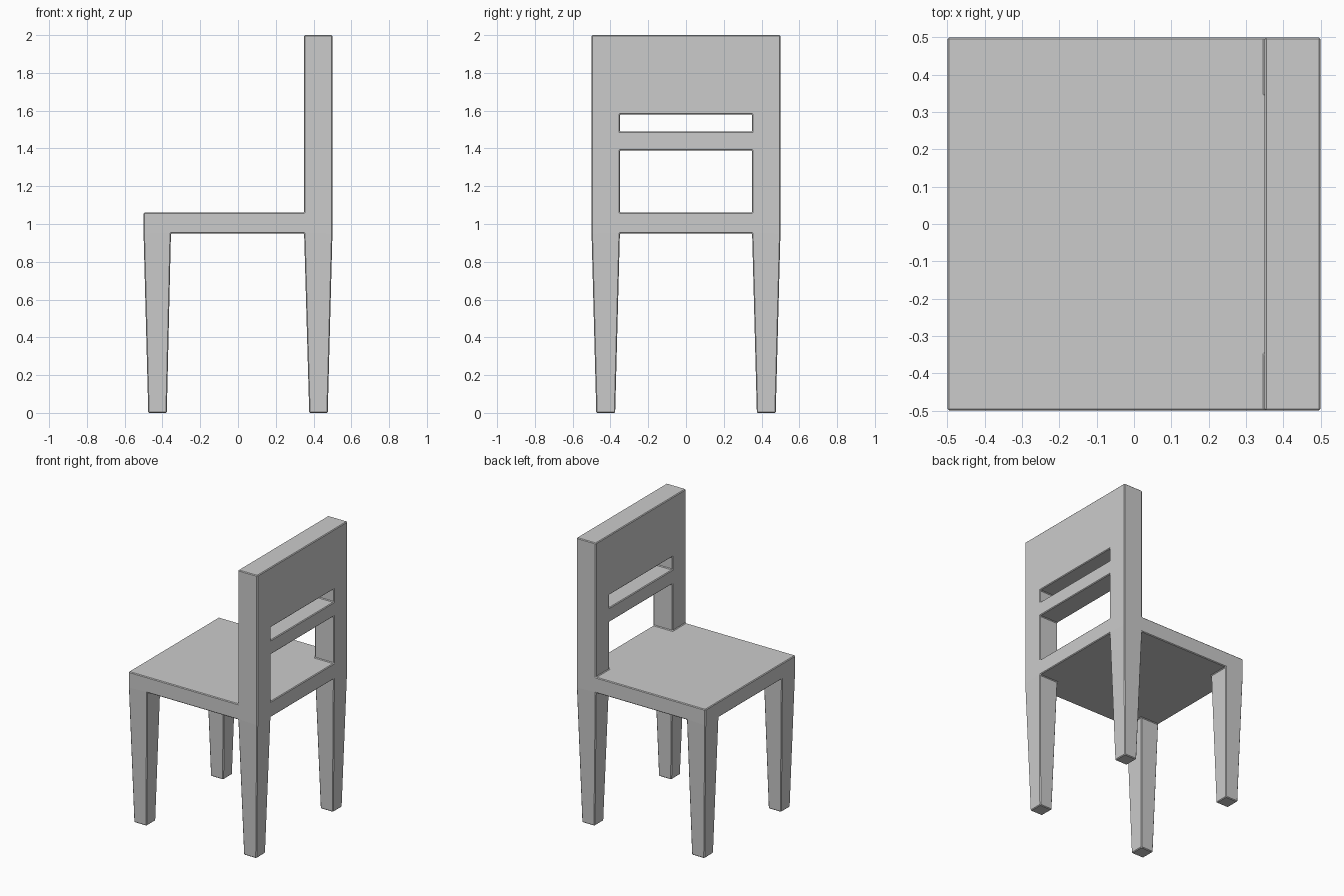
import bpy, bmesh
from itertools import product

if "Cube" in bpy.data.objects:
    bpy.data.objects.remove(bpy.data.objects["Cube"])

# Grid lines shared by all parts, so the chair is one fused piece
XS = [-0.5, -0.355, 0.35, 0.5]
YS = [-0.5, -0.35, 0.35, 0.5]
ZS = [0, 0.95, 1.06, 1.39, 1.49, 1.58, 2.0]


def cells(xs, ys, zs):
    return set(product(xs, ys, zs))


legs = cells([0, 2], [0, 2], [0])
seat = cells([0, 1, 2], [0, 1, 2], [1])
back_posts = cells([2], [0, 2], [2, 3, 4])
slat = cells([2], [1], [3])
top_panel = cells([2], [0, 1, 2], [5])
solid = legs | seat | back_posts | slat | top_panel

bm = bmesh.new()
verts = {}


def vert(key):
    if key not in verts:
        x, y, z = XS[key[0]], YS[key[1]], ZS[key[2]]
        if key[2] == 0:  # feet taper towards each leg's centre
            x = (1 if x > 0 else -1) * (0.475 if abs(x) == 0.5 else 0.377)
            y = (1 if y > 0 else -1) * (0.475 if abs(y) == 0.5 else 0.375)
        verts[key] = bm.verts.new((x, y, z))
    return verts[key]


# Skin: a face wherever a filled cell meets empty space
for cell in sorted(solid):
    for axis, side in product(range(3), (0, 1)):
        neighbour = list(cell)
        neighbour[axis] += 1 if side else -1
        if tuple(neighbour) in solid:
            continue
        corners = []
        for u, v in ((0, 0), (1, 0), (1, 1), (0, 1)):
            key = list(cell)
            key[axis] += side
            key[(axis + 1) % 3] += u
            key[(axis + 2) % 3] += v
            corners.append(vert(tuple(key)))
        bm.faces.new(corners if side else corners[::-1])

mesh = bpy.data.meshes.new("chair")
bm.to_mesh(mesh)
bm.free()
chair = bpy.data.objects.new("chair", mesh)
bpy.context.collection.objects.link(chair)

# Slightly eased edges
bevel = chair.modifiers.new("eased_edges", 'BEVEL')
bevel.width = 0.005
bevel.segments = 1
bevel.limit_method = 'ANGLE'
